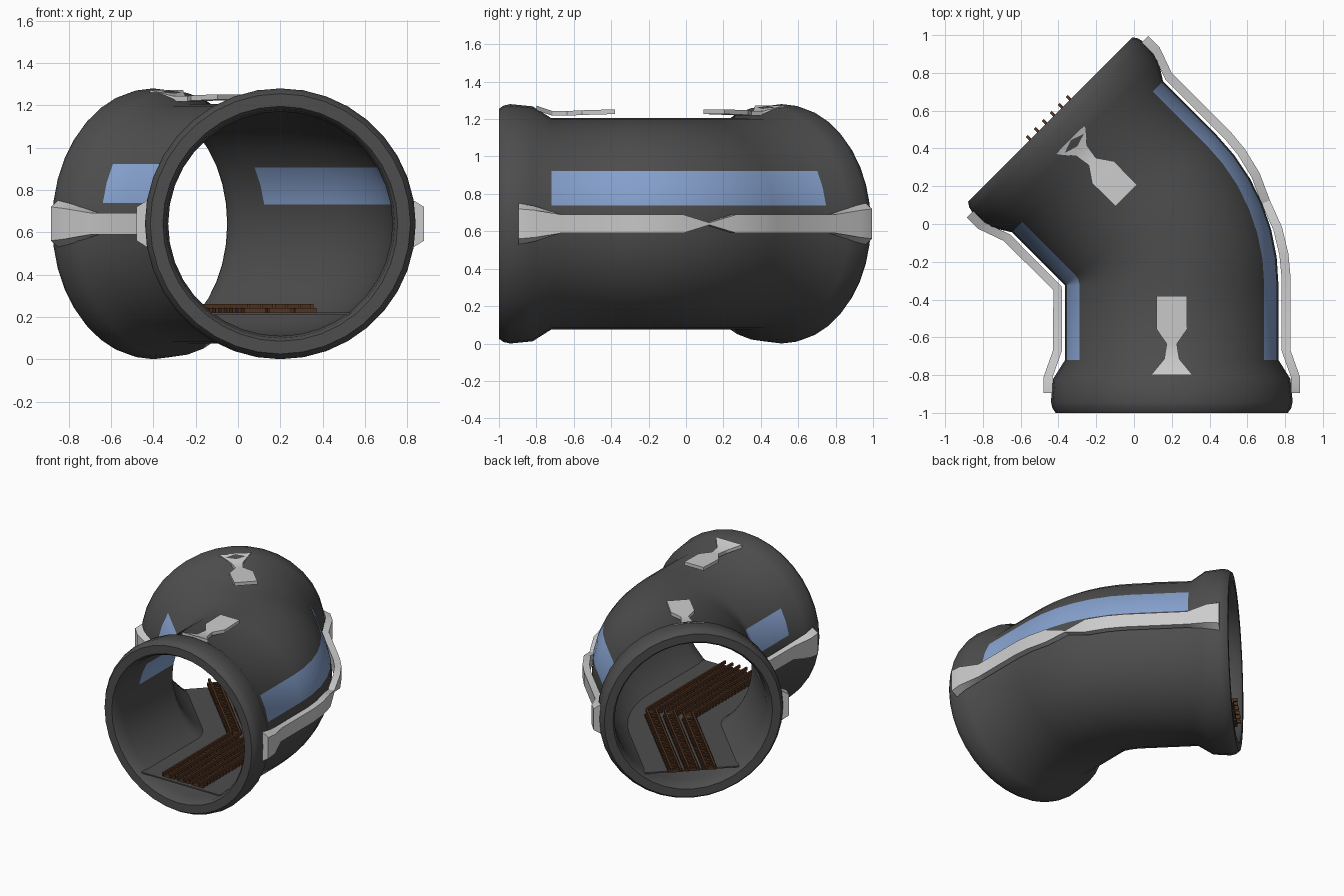
import bpy, bmesh, math
from mathutils import Vector, Matrix

cube = bpy.data.objects.get("Cube")
if cube:
    bpy.data.objects.remove(cube, do_unlink=True)

# Bend layout: the rear half is the front half turned about the inside corner
CX, CZ = 0.2, 0.64
RADIUS, BORE = 0.565, 0.53
PIVOT = Vector((CX - RADIUS, -0.324, 0))
BEND = math.radians(45)
SEGS, BEND_STEPS = 36, 6
FRONT_END = -1.0


def material(name, rgb, rough=0.6):
    m = bpy.data.materials.new(name)
    m.use_nodes = True
    m.diffuse_color = (*rgb, 1)
    bsdf = m.node_tree.nodes["Principled BSDF"]
    bsdf.inputs["Base Color"].default_value = (*rgb, 1)
    bsdf.inputs["Roughness"].default_value = rough
    return m


DARK = material("dark_grey", (0.075, 0.075, 0.075))
LIGHT = material("light_grey", (0.6, 0.6, 0.6))
BLUE = material("window_blue", (0.24, 0.36, 0.62))
BROWN = material("rail_brown", (0.085, 0.035, 0.016))


def place(x, y, z, angle=0.0):
    """Turn a point of the straight front tube about the inside corner."""
    return Matrix.Rotation(angle, 3, 'Z') @ (Vector((x, y, z)) - PIVOT) + PIVOT


def rear(x, y, z):
    """The matching point on the rear half, for a point on the front half."""
    return place(x, 2 * PIVOT.y - y, z, BEND)


def loft(bm, sections, closed=False):
    """Skin a row of equal loops; returns (face, span, side) for colouring."""
    rings = [[bm.verts.new(p) for p in s] for s in sections]
    n, made = len(rings[0]), []
    for i in range(len(rings) if closed else len(rings) - 1):
        a, b = rings[i], rings[(i + 1) % len(rings)]
        for j in range(n):
            k = (j + 1) % n
            made.append((bm.faces.new((a[j], a[k], b[k], b[j])), i, j))
    if not closed:
        bm.faces.new(rings[0])
        bm.faces.new(rings[-1][::-1])
    return made


def finish(name, bm, mats, smooth=None):
    bmesh.ops.remove_doubles(bm, verts=bm.verts, dist=0.0001)
    bmesh.ops.recalc_face_normals(bm, faces=bm.faces)
    me = bpy.data.meshes.new(name)
    bm.to_mesh(me)
    bm.free()
    for m in mats:
        me.materials.append(m)
    ob = bpy.data.objects.new(name, me)
    bpy.context.collection.objects.link(ob)
    if smooth:
        bpy.ops.object.select_all(action='DESELECT')
        ob.select_set(True)
        bpy.context.view_layer.objects.active = ob
        bpy.ops.object.shade_smooth_by_angle(angle=math.radians(smooth))
    return ob


def stations(profile):
    """Front profile, then the bend, then the profile reversed on the rear."""
    out = [(y, 0.0, r) for y, r in profile]
    y, r = profile[-1]
    out += [(y, BEND * i / BEND_STEPS, r) for i in range(1, BEND_STEPS)]
    out += [(2 * PIVOT.y - y, BEND, r) for y, r in reversed(profile)]
    return out


def ring(y, angle, r):
    steps = [2 * math.pi * j / SEGS for j in range(SEGS)]
    return [place(CX + r * math.cos(a), y, CZ + r * math.sin(a), angle) for a in steps]


# Tube with flared collars, hollow bore and blue window bands
WINDOW = -0.72
outer = [(FRONT_END, 0.615), (-0.975, 0.632), (-0.94, 0.64), (-0.82, 0.628),
         (WINDOW, RADIUS), (PIVOT.y, RADIUS)]
inner = [(FRONT_END, 0.555), (-0.98, 0.54), (-0.9, BORE), (WINDOW, BORE), (PIVOT.y, BORE)]
path = stations(outer) + stations(inner)[::-1]
bm = bmesh.new()
for face, i, j in loft(bm, [ring(*s) for s in path], closed=True):
    ends = [path[i], path[(i + 1) % len(path)]]
    beyond = 2 * PIVOT.y - WINDOW
    inside = all(WINDOW - 0.001 <= y <= beyond + 0.001 for y, _, _ in ends)
    if inside and j in (1, 2, 15, 16):
        face.material_index = 1
finish("tube_body", bm, [DARK, BLUE], 35)

# Flat floor inside the bore
FLOOR_Z = 0.22
half = math.sqrt(BORE ** 2 - (CZ - FLOOR_Z) ** 2) + 0.005
bm = bmesh.new()
loft(bm, [[place(CX + sx * half, y, z, a) for sx, z in
           ((-1, FLOOR_Z), (1, FLOOR_Z), (1, FLOOR_Z - 0.01), (-1, FLOOR_Z - 0.01))]
          for y, a, _ in stations([(-0.97, 0), (PIVOT.y, 0)])])
finish("floor", bm, [DARK])

# Three rail tracks meeting at a mitred corner
MITRE = math.tan(BEND / 2)
MID_Y = PIVOT.y + RADIUS * MITRE


def corner_y(x):
    return MID_Y + (x - CX) * MITRE


def bar(x0, x1, z0, z1, fn, y0, y1=None):
    """Box along y; with no y1 it runs up to the mitre."""
    ya, yb = (corner_y(x0), corner_y(x1)) if y1 is None else (y1, y1)
    loft(bm, [[fn(x0, y0, z0), fn(x1, y0, z0), fn(x1, y0, z1), fn(x0, y0, z1)],
              [fn(x0, ya, z0), fn(x1, yb, z0), fn(x1, yb, z1), fn(x0, ya, z1)]])


for name, offset in (("right", -0.12), ("middle", 0), ("left", 0.12)):
    bm = bmesh.new()
    c = CX + offset
    for fn, start in ((place, -0.97), (rear, -1.025)):
        for side in (-0.03, 0.03):
            bar(c + side - 0.007, c + side + 0.007, 0.24, 0.262, fn, start)
        y = start + 0.025
        while y < corner_y(c) - 0.03:
            bar(c - 0.05, c + 0.05, 0.221, 0.242, fn, y, y + 0.02)
            y += 0.038
    finish(name + "_rail_track", bm, [BROWN])

# Side straps: (x, y, half height), widened over the collars
SHIFT = 0.05


def strap_section(x, y, h, out, fn, **kw):
    t = 0.024 * out
    lean = 0.5 * h + 0.025 if h > 0.05 else h
    return [fn(x - t, y, CZ - h, **kw), fn(x + t, y, CZ - lean, **kw),
            fn(x + t, y, CZ + lean, **kw), fn(x - t, y, CZ + h, **kw)]


def strap(name, x, out, bends):
    run = [(x + 0.05 * out, -0.895, 0.11), (x + 0.05 * out, -0.81, 0.095),
           (x, -0.67, 0.05)]
    if out > 0:
        run.append((x, -0.28, 0.05))
    secs = [strap_section(*s, out, place) for s in run]
    secs += [strap_section(bx, PIVOT.y, h, out, place, angle=math.radians(a))
             for bx, a, h in bends]
    for i, (px, y, h) in reversed(list(enumerate(run))):
        secs.append(strap_section(px, y - (SHIFT if i < 3 else 0), h, out, rear))
    bm = bmesh.new()
    loft(bm, secs)
    finish(name, bm, [LIGHT], 25)


strap("left_strap", 0.805, 1, [(0.805, 8, 0.05), (0.8, 15, 0.05), (0.785, 22.5, 0.006),
                               (0.8, 30, 0.05), (0.805, 37, 0.05)])
strap("right_strap", PIVOT.x - 0.04, -1, [(PIVOT.x - 0.043, 22.5, 0.05)])

# Hourglass clamps on top: (y, half width, top height)
clamp = [(-0.8, 0.11, 1.272), (-0.715, 0.04, 1.243), (-0.635, 0.027, 1.243),
         (-0.555, 0.082, 1.247), (-0.38, 0.08, 1.252)]
for name, fn, shift in (("front_top_clamp", place, 0), ("rear_top_clamp", rear, SHIFT)):
    bm = bmesh.new()
    loft(bm, [[fn(CX - w, y - shift, z - 0.025), fn(CX + w, y - shift, z - 0.025),
               fn(CX + w, y - shift, z), fn(CX - w, y - shift, z)] for y, w, z in clamp])
    finish(name, bm, [LIGHT], 25)
